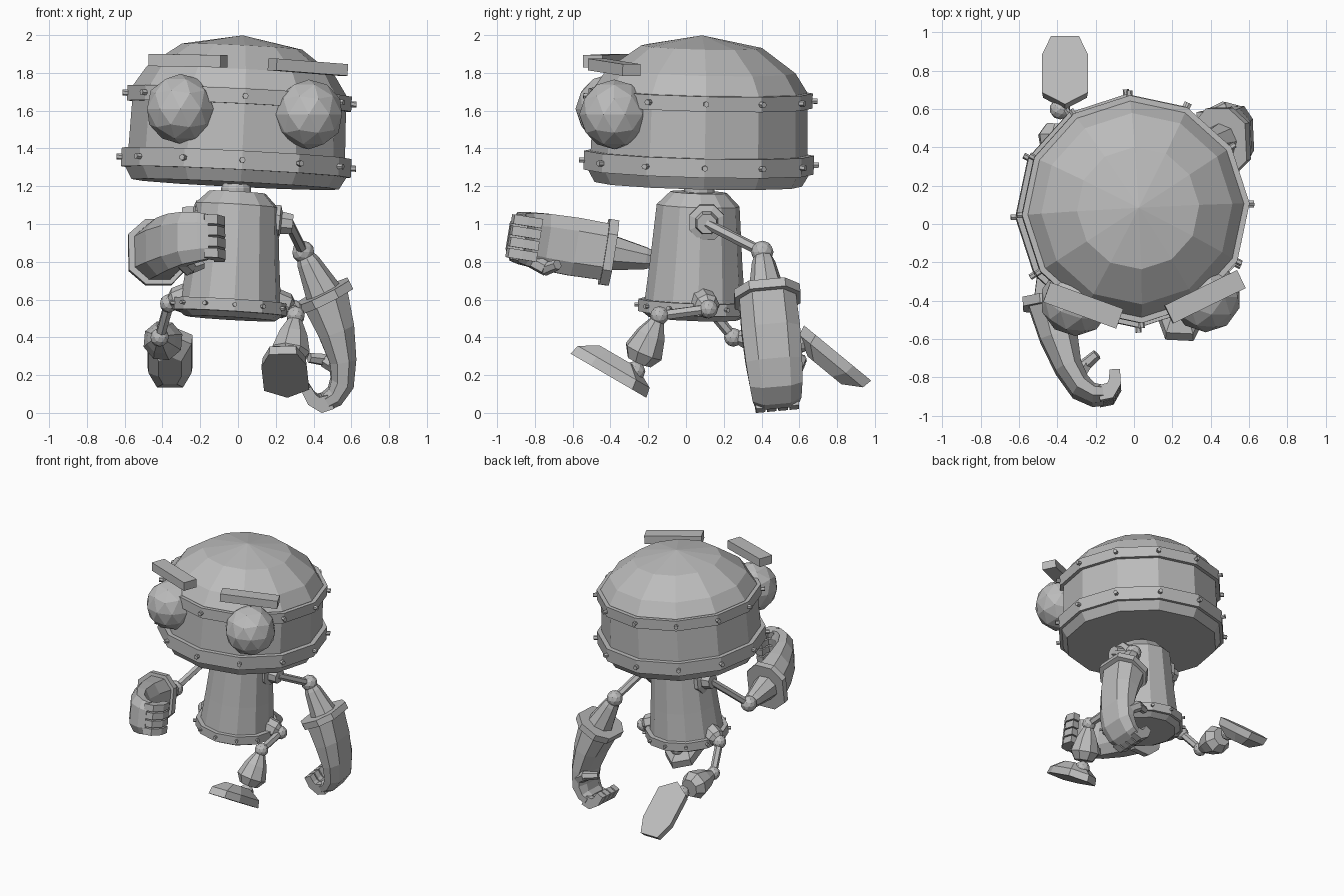
import bpy, bmesh, math
from mathutils import Vector, Matrix

if "Cube" in bpy.data.objects:
    bpy.data.objects.remove(bpy.data.objects["Cube"], do_unlink=True)

GREY = (0.5, 0.5, 0.5, 1)
mat = bpy.data.materials.new("plain grey")
mat.use_nodes = True
mat.diffuse_color = GREY
mat.node_tree.nodes["Principled BSDF"].inputs["Base Color"].default_value = GREY


def finish(name, bm):
    bmesh.ops.recalc_face_normals(bm, faces=bm.faces)
    mesh = bpy.data.meshes.new(name)
    bm.to_mesh(mesh)
    bm.free()
    mesh.materials.append(mat)
    obj = bpy.data.objects.new(name, mesh)
    bpy.context.collection.objects.link(obj)
    return obj


def skin(bm, rings):
    """Join rings of points into a closed shell; a one-point ring is a tip."""
    loops = [[bm.verts.new(p) for p in ring] for ring in rings]
    for a, b in zip(loops, loops[1:]):
        n = max(len(a), len(b))
        for i in range(n):
            j = (i + 1) % n
            if len(b) == 1:
                bm.faces.new((a[i], a[j], b[0]))
            else:
                bm.faces.new((a[i], a[j], b[j], b[i]))
    for loop in (loops[0], loops[-1]):
        if len(loop) > 2:
            bm.faces.new(loop)


def lathe_rings(start, axis, profile, n, phase=0):
    rot = Vector((0, 0, 1)).rotation_difference(Vector(axis).normalized())
    rings = []
    for s, r in profile:
        count = n if r else 1
        angles = [math.radians(phase) + math.tau * i / n for i in range(count)]
        rings.append([Vector(start) + rot @ Vector((r * math.cos(t), r * math.sin(t), s)) for t in angles])
    return rings


def lathe(name, start, axis, profile, n=12, phase=0):
    bm = bmesh.new()
    skin(bm, lathe_rings(start, axis, profile, n, phase))
    return finish(name, bm)


def rod(name, a, b, r=0.028):
    d = Vector(b) - Vector(a)
    return lathe(name, a, d, [(0, r), (d.length, r)], 6)


def ball(name, centre, r=0.055):
    bm = bmesh.new()
    bmesh.ops.create_icosphere(bm, subdivisions=2, radius=r, matrix=Matrix.Translation(centre))
    return finish(name, bm)


def bolts(name, start, axis, s, r, phase, size):
    bm = bmesh.new()
    centre = Vector(start) + Vector(axis).normalized() * s
    for p in lathe_rings(start, axis, [(s, r)], 12, phase)[0]:
        out = (p - centre).normalized()
        skin(bm, lathe_rings(p - out * size, out, [(0, size), (size * 2.6, size)], 6))
    return finish(name, bm)


def slab(name, centre, size, yaw, roll):
    bm = bmesh.new()
    m = (Matrix.Translation(centre) @ Matrix.Rotation(math.radians(yaw), 4, "Z")
         @ Matrix.Rotation(math.radians(roll), 4, "Y") @ Matrix.Diagonal((*size, 1)))
    bmesh.ops.create_cube(bm, size=1, matrix=m)
    return finish(name, bm)


# Head: tilted twelve-sided drum with a faceted dome and two bolted bands
HEAD, HEAD_AXIS = (-0.015, 0.065, 1.21), (0.05, 0.025, 1)
lathe("head", HEAD, HEAD_AXIS, [(0, 0.55), (0.07, 0.59), (0.16, 0.575), (0.5, 0.565),
      (0.6, 0.5), (0.73, 0.32), (0.79, 0)], phase=3)
for label, low, high, r in (("lower", 0.065, 0.165, 0.61), ("upper", 0.415, 0.495, 0.595)):
    lathe(f"{label}_head_band", HEAD, HEAD_AXIS, [(low, r), (high, r)], phase=3)
    bolts(f"{label}_head_bolts", HEAD, HEAD_AXIS, (low + high) / 2, r, 3, 0.016)

# Eyes and brows
ball("left_eye", (0.375, -0.38, 1.58), 0.185)
ball("right_eye", (-0.305, -0.4, 1.61), 0.185)
slab("left_brow", (0.37, -0.38, 1.83), (0.42, 0.105, 0.062), 26, 4)
slab("right_brow", (-0.265, -0.425, 1.865), (0.405, 0.11, 0.065), -20, 1)

# Torso and neck
BODY, BODY_AXIS = (-0.04, 0.045, 0.55), (0.06, 0.035, 1)
lathe("torso", BODY, BODY_AXIS, [(-0.05, 0.24), (-0.02, 0.28), (0.05, 0.265), (0.25, 0.245),
      (0.55, 0.22), (0.62, 0.15)], phase=4)
lathe("torso_band", BODY, BODY_AXIS, [(-0.02, 0.3), (0.045, 0.3)], phase=4)
bolts("torso_bolts", BODY, BODY_AXIS, 0.015, 0.3, 4, 0.012)
lathe("neck", (-0.01, 0.07, 1.14), (0, 0, 1), [(0, 0.08), (0.05, 0.08), (0.09, 0.06)], 12)


def hand_and_forearm(side, cuff, w, c, b):
    """w runs along the forearm, c towards the palm, b towards the thumb."""
    cuff, w, c, b = (Vector(v) for v in (cuff, w, c, b))

    def at(pw, pc, pb):
        return cuff + w * pw + c * pc + b * pb

    def section(outer, inner, half):
        corners = [(0, -0.55), (0.3, -1), (0.75, -1), (1, -0.55), (1, 0.55), (0.75, 1), (0.3, 1), (0, 0.55)]
        return [at(outer[0] + (inner[0] - outer[0]) * t, outer[1] + (inner[1] - outer[1]) * t, half * k)
                for t, k in corners]

    # Curved gauntlet ending in the palm
    bm = bmesh.new()
    skin(bm, [section((0, -0.125), (0, 0.13), 0.15), section((0.2, -0.07), (0.18, 0.125), 0.155),
              section((0.37, 0), (0.33, 0.135), 0.15), section((0.5, 0.08), (0.41, 0.165), 0.14),
              section((0.553, 0.18), (0.45, 0.2), 0.13), section((0.55, 0.24), (0.46, 0.24), 0.12)])
    finish(f"{side}_gauntlet", bm)
    bm = bmesh.new()
    skin(bm, [section((s, -0.15), (s, 0.15), 0.175) for s in (-0.025, 0.025)])
    finish(f"{side}_cuff", bm)

    # Four curled fingers and a thumb
    bm = bmesh.new()
    for i in range(4):
        mid = (i - 1.5) * 0.06
        path = [((0.55, 0.22), (0.47, 0.22)), ((0.54, 0.29), (0.46, 0.265)),
                ((0.47, 0.335), (0.44, 0.275)), ((0.39, 0.335), (0.39, 0.28))]
        skin(bm, [[at(*o, mid - 0.025), at(*n, mid - 0.025), at(*n, mid + 0.025), at(*o, mid + 0.025)]
                  for o, n in path])
    finish(f"{side}_fingers", bm)
    a, k, tip = at(0.4, 0.1, 0.11), at(0.32, 0.15, 0.14), at(0.27, 0.22, 0.11)
    bm = bmesh.new()
    skin(bm, lathe_rings(a, k - a, [(0, 0.04), ((k - a).length, 0.04)], 6))
    skin(bm, lathe_rings(k, tip - k, [(-0.02, 0.035), ((tip - k).length, 0.028)], 6))
    finish(f"{side}_thumb", bm)

    # Tapered sleeve reaching back to the elbow
    elbow = at(-0.26, 0, 0)
    lathe(f"{side}_sleeve", elbow, w, [(0.03, 0.05), (0.06, 0.062), (0.25, 0.1)], 8, 22.5)
    ball(f"{side}_elbow", elbow, 0.06)
    return elbow


def arm(side, shoulder, out, cuff, w, c):
    w = Vector(w).normalized()
    c = Vector(c)
    c = (c - w * c.dot(w)).normalized()
    b = w.cross(c) if side == "left" else c.cross(w)
    elbow = hand_and_forearm(side, cuff, w, c, b)
    lathe(f"{side}_shoulder", shoulder, out, [(0, 0.1), (0.03, 0.1), (0.04, 0.065), (0.1, 0.055)], 8, 22.5)
    rod(f"{side}_upper_arm", Vector(shoulder) + Vector(out) * 0.08, elbow)


arm("left", (0.19, 0.11, 1.01), (1, 0, -0.1), (0.46, 0.43, 0.62), (0.44, 0.1, -0.89), (-0.89, 0, -0.44))
arm("right", (-0.2, 0.09, 1.03), (-1, 0, 0.1), (-0.43, -0.41, 0.85), (0.06, -0.98, 0.16), (1, 0.06, 0))


def leg(side, socket, hip, knee, ankle, heel, toe, up):
    out = Vector(hip) - Vector(socket)
    lathe(f"{side}_hip_socket", socket, out, [(-0.04, 0.07), (0.04, 0.07), (0.07, 0.045)], 8, 22.5)
    ball(f"{side}_hip", hip, 0.05)
    rod(f"{side}_thigh", hip, knee)
    ball(f"{side}_knee", knee, 0.05)
    d = Vector(ankle) - Vector(knee)
    lathe(f"{side}_shin", knee, d, [(0.03, 0.04), (0.11, 0.08), (0.21, 0.108), (0.27, 0.07)], 8, 22.5)
    ball(f"{side}_ankle", ankle, 0.055)

    # Shoe with a pointed heel and a blunt toe
    heel = Vector(heel)
    u = (Vector(toe) - heel).normalized()
    n = Vector(up)
    n = (n - u * n.dot(u)).normalized()
    v = n.cross(u)
    half = [(0.08, 0.12), (0.335, 0.12), (0.46, 0.073)]
    outline = [(0, 0)] + half + [(p, -q) for p, q in reversed(half)]
    bm = bmesh.new()
    skin(bm, [[heel + u * (0.24 + (p - 0.24) * k) + v * q * k + n * h for p, q in outline]
              for h, k in ((0, 1), (0.055, 0.95), (0.115, 0.5))])
    finish(f"{side}_shoe", bm)


leg("left", (0.22, 0.1, 0.58), (0.29, 0.12, 0.55), (0.305, -0.14, 0.515), (0.26, -0.27, 0.22),
    (0.262, -0.21, 0.08), (0.237, -0.605, 0.31), (0, 0.5, 0.86))
leg("right", (-0.29, 0.08, 0.61), (-0.365, 0.1, 0.58), (-0.415, 0.25, 0.4), (-0.385, 0.6, 0.37),
    (-0.36, 0.625, 0.463), (-0.36, 0.985, 0.167), (0, -0.64, -0.77))
